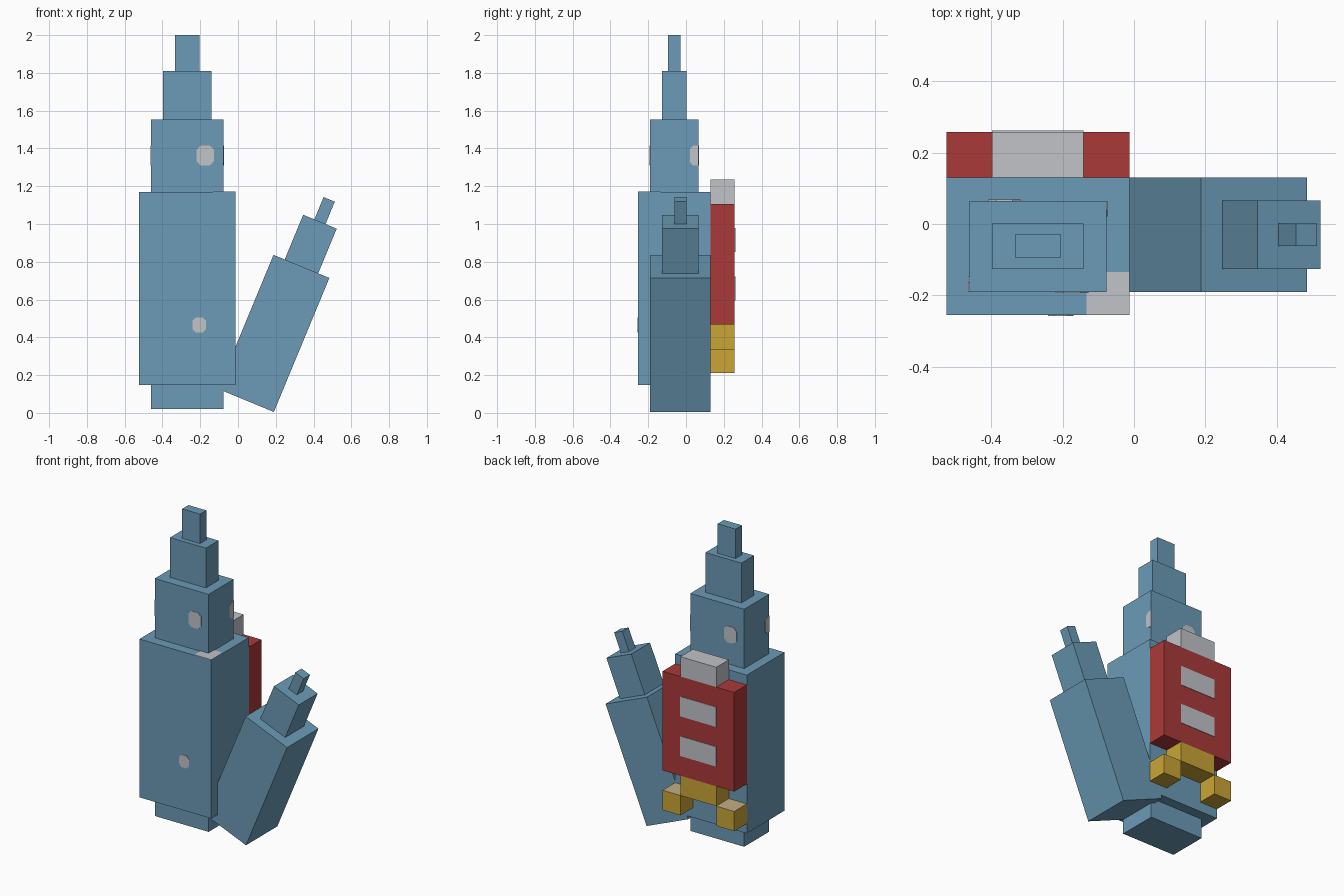
import bpy, bmesh, math
from mathutils import Vector, Matrix

cube = bpy.data.objects.get("Cube")
if cube:
    bpy.data.objects.remove(cube, do_unlink=True)


def material(name, rgb):
    lin = [((c / 255 + 0.055) / 1.055) ** 2.4 for c in rgb] + [1.0]
    m = bpy.data.materials.new(name)
    m.use_nodes = True
    m.diffuse_color = lin
    m.node_tree.nodes["Principled BSDF"].inputs["Base Color"].default_value = lin
    return m


BLUE = material("steel_blue", (107, 155, 182))
SILVER = material("light_grey", (193, 195, 200))
RED = material("red", (171, 57, 57))
GOLD = material("gold", (202, 165, 54))
TAN = material("tan", (194, 174, 128))


def finish(name, bm, mats):
    bmesh.ops.recalc_face_normals(bm, faces=bm.faces)
    me = bpy.data.meshes.new(name)
    bm.to_mesh(me)
    bm.free()
    for m in mats:
        me.materials.append(m)
    ob = bpy.data.objects.new(name, me)
    bpy.context.collection.objects.link(ob)
    return ob


def box(name, x, y, z, mat, top=None, frame=Matrix()):
    """Box between (min, max) pairs, with an optional colour for its top."""
    bm = bmesh.new()
    bmesh.ops.create_cube(bm, size=1)
    for v in bm.verts:
        v.co = Vector([(r[0] + r[1]) / 2 + c * (r[1] - r[0])
                       for r, c in zip((x, y, z), v.co)])
    bm.normal_update()
    if top:
        for f in bm.faces:
            f.material_index = int(f.normal.z > 0.5)
    bm.transform(frame)
    return finish(name, bm, [mat, top] if top else [mat])


def plate(name, axis, sign, pos, u, v, cut=(0, 0), mat=SILVER):
    """Thin plate facing sign*axis at pos; cut chamfers its low-u and high-u corners."""
    a, b = cut
    pts = [(u[0] + a, v[0]), (u[1] - b, v[0]), (u[1], v[0] + b), (u[1], v[1] - b),
           (u[1] - b, v[1]), (u[0] + a, v[1]), (u[0], v[1] - a), (u[0], v[0] + a)]
    pts = list(dict.fromkeys(pts))
    rings = []
    bm = bmesh.new()
    for d in (-0.002, 0.003):
        ring = []
        for p in pts:
            co = list(p)
            co.insert(axis, pos + sign * d)
            ring.append(bm.verts.new(co))
        rings.append(ring)
        bm.faces.new(ring)
    for i in range(len(pts)):
        j = (i + 1) % len(pts)
        bm.faces.new((rings[0][i], rings[0][j], rings[1][j], rings[1][i]))
    return finish(name, bm, [mat])


# Main tower: foot, body and three shrinking tiers
box("tower_foot", (-0.461, -0.077), (-0.19, 0.065), (0.02, 0.148), BLUE)
box("tower_body", (-0.525, -0.013), (-0.255, 0.13), (0.148, 1.17), BLUE)
box("tower_shoulder", (-0.461, -0.077), (-0.19, 0.065), (1.17, 1.553), BLUE)
box("tower_neck", (-0.397, -0.141), (-0.126, 0.002), (1.553, 1.81), BLUE)
box("tower_tip", (-0.333, -0.205), (-0.094, -0.03), (1.81, 2.0), BLUE)

# Leaning side tower, stacked along its own axis
lean = Matrix.Translation((0.042, 0, 0.066)) @ Matrix.Rotation(math.radians(22.5), 4, 'Y')
for name, half, y, z in (
        ("side_body", 0.16, (-0.19, 0.13), (0, 0.768)),
        ("side_neck", 0.096, (-0.126, 0.066), (0.768, 1.024)),
        ("side_tip", 0.032, (-0.062, 0.002), (1.024, 1.152))):
    box(name, (-half, half), y, z, BLUE, frame=lean)

# Back pack with cap, nozzle and two feet
PY = (0.13, 0.258)
box("pack_body", (-0.525, -0.013), PY, (0.467, 1.107), RED)
box("pack_cap", (-0.397, -0.141), PY, (1.107, 1.235), SILVER)
box("pack_nozzle", (-0.397, -0.141), PY, (0.339, 0.467), GOLD)
for side, x in (("right", (-0.525, -0.397)), ("left", (-0.141, -0.013))):
    box("pack_foot_" + side, x, PY, (0.211, 0.339), GOLD, top=TAN)
for n, z in (("lower", 0.595), ("upper", 0.851)):
    plate("pack_window_" + n, 1, 1, 0.258, (-0.397, -0.141), (z, z + 0.128))

# Pale spots on the tower
SZ = (1.31, 1.415)
plate("spot_shoulder_front", 1, -1, -0.19, (-0.22, -0.128), SZ, (0.022, 0.022))
plate("spot_shoulder_back", 1, 1, 0.065, (-0.408, -0.318), SZ, (0.022, 0.022))
plate("spot_shoulder_left", 0, 1, -0.077, (0.021, 0.065), SZ, (0.018, 0))
plate("spot_shoulder_right", 0, -1, -0.461, (-0.19, -0.146), SZ, (0, 0.018))
plate("spot_body_front", 1, -1, -0.255, (-0.241, -0.17), (0.425, 0.506), (0.018, 0.018))
plate("spot_body_top", 2, 1, 1.17, (-0.133, -0.013), (-0.255, -0.135))
